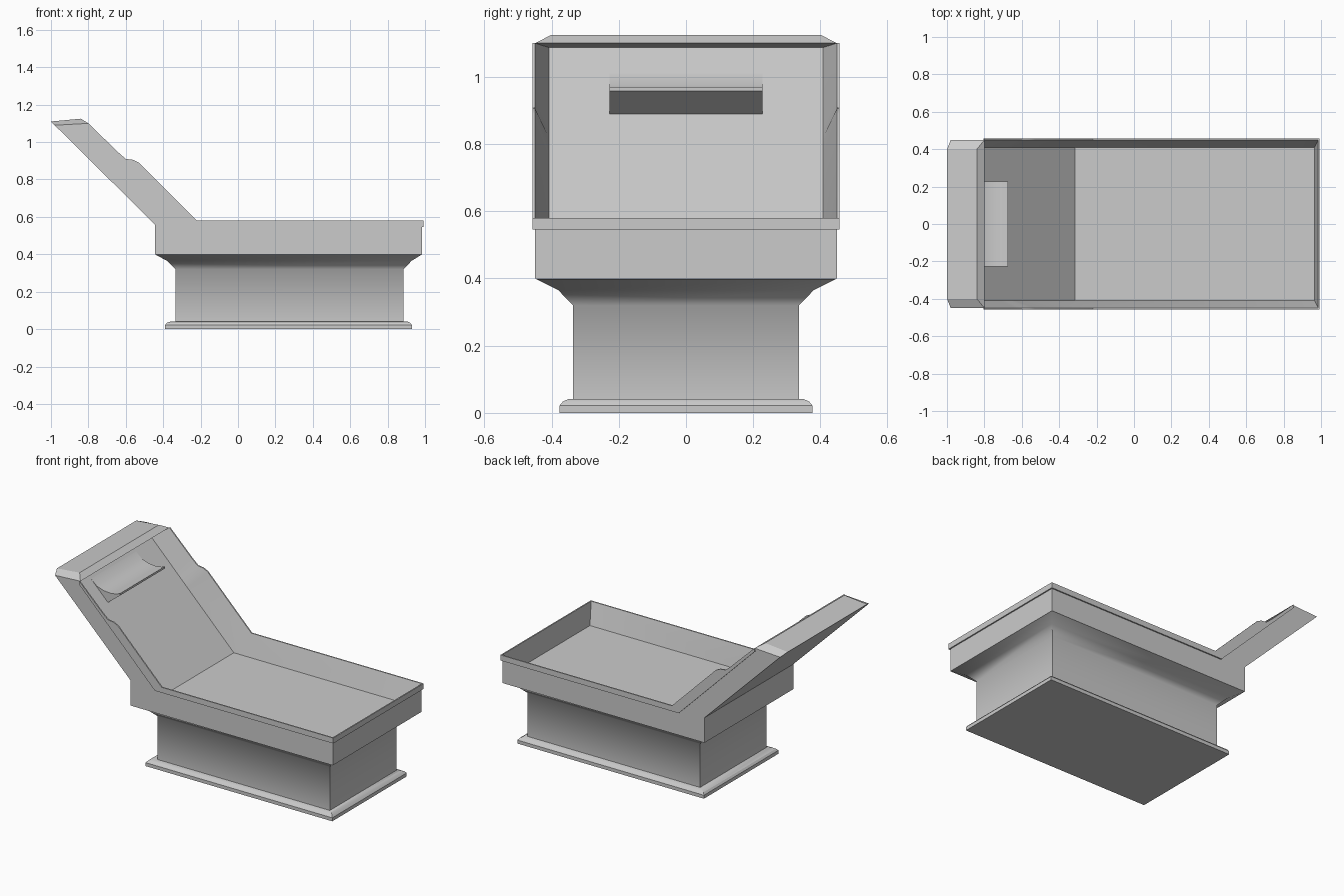
import bpy, bmesh, math

cube = bpy.data.objects.get("Cube")
if cube:
    bpy.data.objects.remove(cube, do_unlink=True)

grey = bpy.data.materials.new("light_grey")
grey.use_nodes = True
COL = (0.6, 0.6, 0.6, 1)
grey.diffuse_color = COL
for node in grey.node_tree.nodes:
    if node.type == 'BSDF_PRINCIPLED':
        node.inputs["Base Color"].default_value = COL
        node.inputs["Roughness"].default_value = 0.6


def build(name, faces, angle):
    """Make one welded object from a list of faces given as corner points."""
    bm = bmesh.new()
    for pts in faces:
        bm.faces.new([bm.verts.new(p) for p in pts])
    bmesh.ops.remove_doubles(bm, verts=bm.verts, dist=0.0005)
    bmesh.ops.recalc_face_normals(bm, faces=bm.faces)
    mesh = bpy.data.meshes.new(name)
    bm.to_mesh(mesh)
    bm.free()
    mesh.materials.append(grey)
    ob = bpy.data.objects.new(name, mesh)
    bpy.context.collection.objects.link(ob)
    bpy.ops.object.select_all(action='DESELECT')
    ob.select_set(True)
    bpy.context.view_layer.objects.active = ob
    bpy.ops.object.shade_smooth_by_angle(angle=math.radians(angle))
    return ob


def at(pts, y):
    return [(x, y, z) for x, z in pts]


def strip(a, b):
    """Quads between two polylines of equal length."""
    return [[a[i], a[i + 1], b[i + 1], b[i]] for i in range(len(a) - 1)]


def mirror(faces):
    return [[(x, -y, z) for x, y, z in f] for f in faces]


def across(line):
    """Quads joining a polyline to its mirror image in y."""
    return strip(line, [(x, -y, z) for x, y, z in line])


def rings(name, sections, angle):
    """Stack of rectangles (x0, x1, half_y, z)."""
    loops = [[(a, -y, z), (b, -y, z), (b, y, z), (a, y, z), (a, -y, z)]
             for a, b, y, z in sections]
    faces = [loops[0][:4], loops[-1][:4]]
    for lo, hi in zip(loops, loops[1:]):
        faces += strip(lo, hi)
    return build(name, faces, angle)


# Foot plate with a rounded upper edge
rings("foot_plate", [(-0.39, 0.93, 0.376, 0), (-0.39, 0.93, 0.376, 0.022),
                     (-0.38, 0.92, 0.366, 0.034), (-0.355, 0.905, 0.348, 0.042)], 25)

# Pedestal with flared top
rings("pedestal", [(-0.335, 0.885, 0.336, 0.03), (-0.335, 0.885, 0.336, 0.32),
                   (-0.38, 0.928, 0.38, 0.365), (-0.442, 0.983, 0.447, 0.399)], 50)

# Tray: lip lower edge, lip upper edge and inner floor, from foot end to head end
Y_BODY, Y_LIP, Y_FLOOR = 0.449, 0.457, 0.408
low = [(0.993, 0.545), (-0.268, 0.545), (-0.50, 0.777), (-0.53, 0.807),
       (-0.58, 0.857), (-0.64, 0.917), (-0.805, 1.082)]
top = [(0.993, 0.58), (-0.22, 0.58), (-0.53, 0.89), (-0.56, 0.905),
       (-0.60, 0.91), (-0.64, 0.945), (-0.80, 1.10)]
floor = [(0.965, 0.445), (-0.315, 0.445), (-0.645, 0.775), (-0.67, 0.80),
         (-0.69, 0.82), (-0.72, 0.85), (-0.957, 1.087)]
low_in = [(0.985, 0.545)] + low[1:]
top_in = [(0.985, 0.58)] + top[1:]

L, Li = at(low, Y_LIP), at(low_in, Y_BODY)
R, Ri = at(top, Y_LIP), at(top_in, Y_BODY)
F = at(floor, Y_FLOOR)
foot, heel, bend, shoulder = at([(0.985, 0.4), (-0.445, 0.4), (-0.445, 0.56),
                                 (-0.98, 1.09)], Y_BODY)
crown_front, crown_back = (-0.84, 0.40, 1.125), (-1.0, 0.40, 1.11)

# Side panel, lip, inner wall and head chamfer of one side
side = [[foot] + Li + [Ri[-1], shoulder, bend, heel]]
side += strip(Li, L) + strip(L, R) + strip(R, Ri) + strip(Ri, F)
side += [[L[-1], R[-1], Ri[-1], Li[-1]],
         [Ri[-1], crown_front, crown_back, shoulder]]

# Faces that run from side to side
span = across([foot, Li[0], L[0], R[0], Ri[0]] + F
              + [Ri[-1], crown_front, crown_back, shoulder, bend, heel, foot])
build("reclined_tray", side + mirror(side) + span, 20)

# Headrest bolster with a hollow upper face
bolster = [(-0.88, 1.01), (-0.84, 0.975), (-0.79, 0.958), (-0.74, 0.954),
           (-0.70, 0.960), (-0.675, 0.970), (-0.675, 0.957), (-0.76, 0.89)]
end = at(bolster, 0.228)
build("headrest", [end] + mirror([end]) + across(end + end[:1]), 30)
